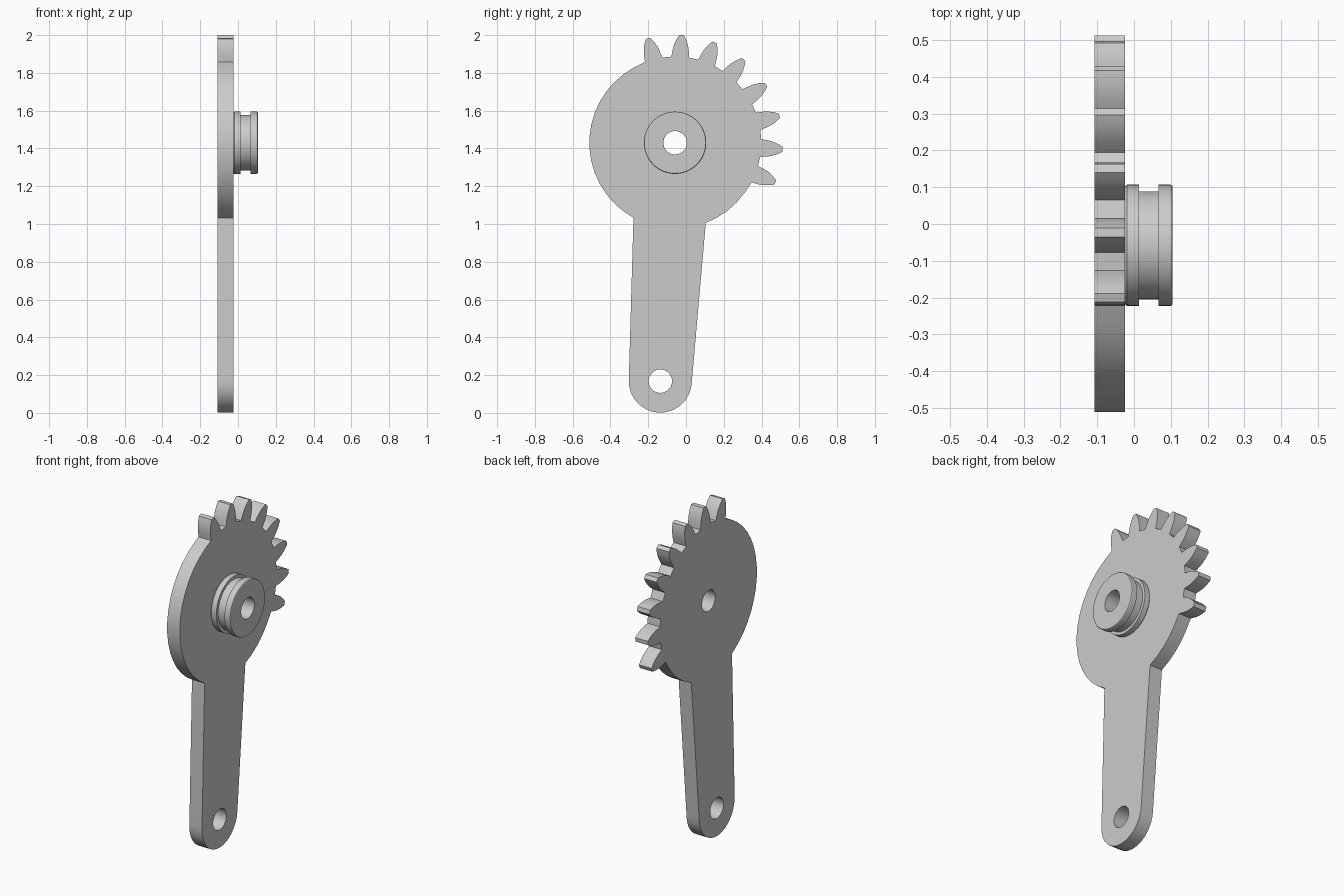
import bpy, bmesh
from math import sin, cos, pi, radians, atan2, degrees
from mathutils import Matrix, Vector

if "Cube" in bpy.data.objects:
    bpy.data.objects.remove(bpy.data.objects["Cube"], do_unlink=True)

HUB = Vector((-0.058, 1.43))      # gear centre in (y, z)
EYE = Vector((-0.136, 0.168))     # lower pin hole centre
BACK, FACE, END = -0.108, -0.025, 0.105   # stations along x
ROOT, BORE = 0.454, 0.062

steel = bpy.data.materials.new("plain grey")
steel.use_nodes = True
grey = (0.6, 0.6, 0.6, 1)
steel.diffuse_color = grey
steel.node_tree.nodes["Principled BSDF"].inputs["Base Color"].default_value = grey


def arc(centre, radius, start, stop, steps):
    angles = [radians(start + (stop - start) * i / steps) for i in range(steps + 1)]
    return [centre + radius * Vector((cos(a), sin(a))) for a in angles]


def tooth(angle):
    """Flank points of one tooth, listed anticlockwise."""
    flank = [(ROOT, 0.047), (0.49, 0.043), (0.518, 0.037), (0.547, 0.026), (0.571, 0.012)]
    points = [(r, -w) for r, w in flank] + [(r, w) for r, w in reversed(flank)]
    turn = Matrix.Rotation(radians(angle), 2)
    return [HUB + turn @ Vector(p) for p in points]


def finish(bm, name):
    bmesh.ops.recalc_face_normals(bm, faces=bm.faces)
    mesh = bpy.data.meshes.new(name)
    bm.to_mesh(mesh)
    bm.free()
    obj = bpy.data.objects.new(name, mesh)
    bpy.context.collection.objects.link(obj)
    mesh.materials.append(steel)
    bpy.ops.object.select_all(action='DESELECT')
    obj.select_set(True)
    bpy.context.view_layer.objects.active = obj
    bpy.ops.object.shade_smooth_by_angle(angle=radians(25))
    return obj


# Lever plate outline: toothed sector, round back, tapered arm, rounded foot
outline = []
for k in range(8):
    outline += tooth(-21.5 + 18 * k)
outline += arc(HUB, ROOT, 110.5, 241, 16)[1:]
outline += arc(EYE, 0.167, 176, 360, 14)
outline += arc(HUB, ROOT, -69, -27.5, 5)[:-1]

# Fill the outline around the two holes, then give it thickness
bm = bmesh.new()
loops = [outline, arc(HUB, BORE, 0, 360, 32)[:-1], arc(EYE, BORE, 0, 360, 32)[:-1]]
edges = []
for loop in loops:
    verts = [bm.verts.new((BACK, p.x, p.y)) for p in loop]
    edges += [bm.edges.new((v, verts[i - 1])) for i, v in enumerate(verts)]
bmesh.ops.triangle_fill(bm, use_beauty=True, edges=edges, normal=(1, 0, 0))
grown = bmesh.ops.extrude_face_region(bm, geom=bm.faces[:], use_keep_orig=True)
moved = [g for g in grown["geom"] if isinstance(g, bmesh.types.BMVert)]
bmesh.ops.translate(bm, verts=moved, vec=(FACE - BACK, 0, 0))
finish(bm, "gear_lever")

# Grooved hub: half profile (x, radius) spun around the gear axis
B = 0.006
profile = [(FACE, 0.159), (FACE + B, 0.165), (0.013, 0.165), (0.013, 0.147),
           (0.067, 0.147), (0.067, 0.165), (END - B, 0.165), (END - 0.002, 0.163),
           (END, 0.159), (END, BORE), (FACE, BORE)]
bm = bmesh.new()
verts = [bm.verts.new((x, HUB.x, HUB.y + r)) for x, r in profile]
edges = [bm.edges.new(pair) for pair in zip(verts, verts[1:])]
bmesh.ops.spin(bm, geom=verts + edges, cent=(0, HUB.x, HUB.y), axis=(1, 0, 0),
               angle=2 * pi, steps=48, use_merge=True)
bmesh.ops.remove_doubles(bm, verts=bm.verts, dist=0.0001)
finish(bm, "grooved_hub")
